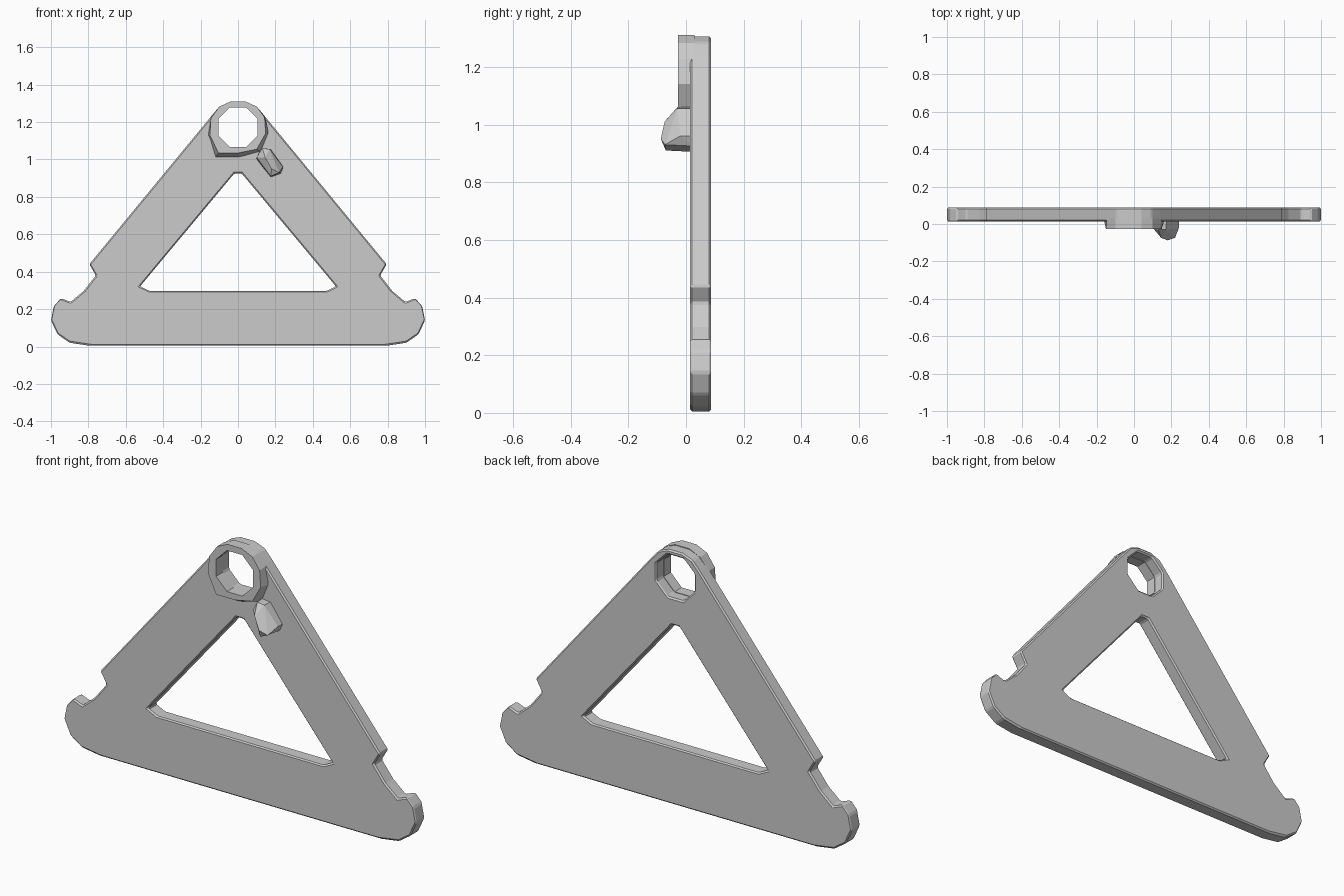
import bpy, bmesh, math
from mathutils import Vector

if "Cube" in bpy.data.objects:
    bpy.data.objects.remove(bpy.data.objects["Cube"])

grey = bpy.data.materials.new("plain_grey")
grey.diffuse_color = (0.6, 0.6, 0.6, 1)
grey.use_nodes = True
grey.node_tree.nodes["Principled BSDF"].inputs["Base Color"].default_value = grey.diffuse_color


def finish(name, bm, bevel=0):
    bmesh.ops.recalc_face_normals(bm, faces=bm.faces)
    mesh = bpy.data.meshes.new(name)
    bm.to_mesh(mesh)
    bm.free()
    mesh.materials.append(grey)
    obj = bpy.data.objects.new(name, mesh)
    bpy.context.collection.objects.link(obj)
    if bevel:
        mod = obj.modifiers.new("edge_bevel", 'BEVEL')
        mod.width = bevel
        mod.segments = 1
        mod.limit_method = 'ANGLE'
        mod.angle_limit = math.radians(25)
    return obj


def prism(name, front, back, y0, y1, bevel=0):
    """Solid between matching sets of (x, z) loops; first loop is the rim, others are holes."""
    bm = bmesh.new()
    rings = []
    for loops, y in ((front, y0), (back, y1)):
        side, edges = [], []
        for loop in loops:
            vs = [bm.verts.new((x, y, z)) for x, z in loop]
            edges += [bm.edges.new((vs[i - 1], vs[i])) for i in range(len(vs))]
            side.append(vs)
        bmesh.ops.triangle_fill(bm, use_beauty=True, edges=edges, normal=(0, -1, 0))
        rings.append(side)
    for a, b in zip(*rings):
        for i in range(len(a)):
            bm.faces.new((a[i - 1], a[i], b[i], b[i - 1]))
    return finish(name, bm, bevel)


def octagon(r, cz=1.172):
    return [(r * math.cos(math.radians(22.5 + 45 * i)),
             cz + r * math.sin(math.radians(22.5 + 45 * i))) for i in range(8)]


# Triangular plate: half outline mirrored, with shoulder notches and rounded feet
half = [(0.04, 1.306), (0.095, 1.285), (0.14, 1.235), (0.795, 0.44), (0.76, 0.38),
        (0.825, 0.297), (0.895, 0.238), (0.947, 0.258), (0.985, 0.215),
        (1.0, 0.14), (0.965, 0.065), (0.9, 0.02), (0.8, 0.005)]
outline = half + [(-x, z) for x, z in reversed(half)]
window_half = [(0.02, 0.925), (0.523, 0.322), (0.47, 0.296)]
window = window_half + [(-x, z) for x, z in reversed(window_half)]
plate_loops = [outline, window, octagon(0.117)]
prism("triangle_plate", plate_loops, plate_loops, 0.0145, 0.0875, bevel=0.007)

# Raised collar around the top hole, flaring into the plate
rim = [(0.04, 1.31), (0.1, 1.283), (0.142, 1.225), (0.148, 1.14), (0.1, 1.055), (0.0, 1.035),
       (-0.105, 1.035), (-0.15, 1.13), (-0.145, 1.22), (-0.1, 1.283), (-0.04, 1.31)]
base = [(0.04, 1.31), (0.1, 1.283), (0.145, 1.23), (0.165, 1.14), (0.125, 1.04), (0.0, 1.005),
        (-0.125, 1.005), (-0.162, 1.13), (-0.148, 1.225), (-0.1, 1.283), (-0.04, 1.31)]
prism("hole_collar", [rim, octagon(0.114)], [base, octagon(0.114)], -0.0275, 0.03)

# Faceted peg below the collar
peg = [(0.125, 0.03, 1.06), (0.175, 0.03, 1.055), (0.243, 0.03, 0.96), (0.23, 0.03, 0.925),
       (0.175, 0.03, 0.905), (0.10, 0.03, 1.0),
       (0.13, -0.03, 1.06), (0.17, -0.03, 1.055), (0.24, -0.02, 0.96), (0.10, -0.02, 1.01),
       (0.145, -0.074, 1.01), (0.18, -0.0875, 0.95), (0.22, -0.073, 0.93), (0.175, -0.07, 0.91)]
bm = bmesh.new()
for p in peg:
    bm.verts.new(Vector(p))
hull = bmesh.ops.convex_hull(bm, input=bm.verts)
inside = {g for g in hull["geom_interior"] if isinstance(g, bmesh.types.BMVert)}
bmesh.ops.delete(bm, geom=list(inside), context='VERTS')
finish("peg", bm)
